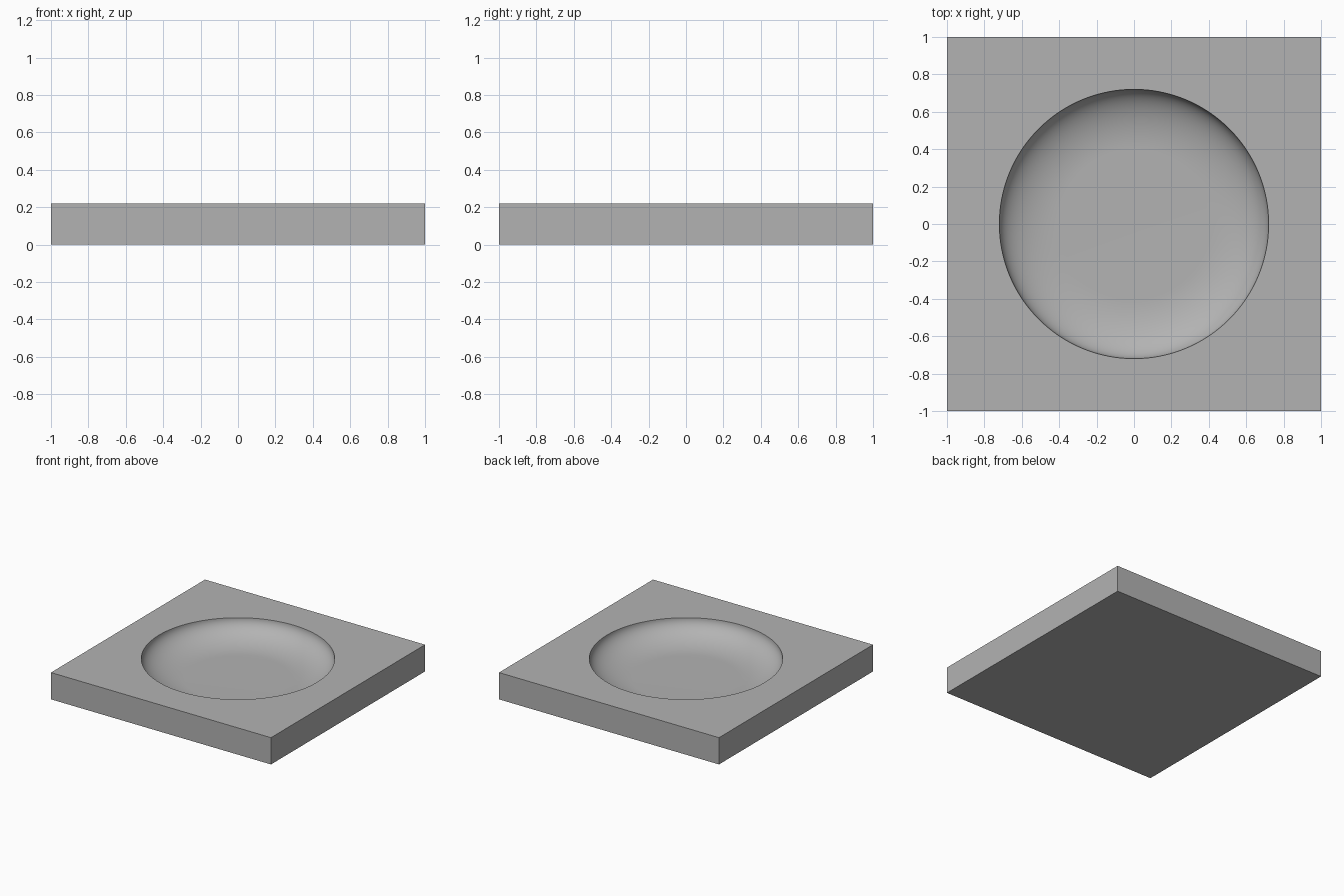
import bpy, bmesh
from math import sin, cos, pi, radians

cube = bpy.data.objects.get("Cube")
if cube:
    bpy.data.objects.remove(cube, do_unlink=True)

SEGMENTS, STEPS = 128, 20
HEIGHT, FLOOR_Z = 0.22, 0.06
RIM_R, FLOOR_R = 0.72, 0.4

grey = bpy.data.materials.new("grey")
grey.use_nodes = True
colour = (0.45, 0.45, 0.45, 1)
grey.diffuse_color = colour
grey.node_tree.nodes["Principled BSDF"].inputs["Base Color"].default_value = colour

bm = bmesh.new()


def ring(radius, z):
    return [bm.verts.new((radius * cos(2 * pi * i / SEGMENTS),
                          radius * sin(2 * pi * i / SEGMENTS), z))
            for i in range(SEGMENTS)]


def square(z):
    """Outline of the block with as many points as a ring, corners included."""
    points = []
    for i in range(SEGMENTS):
        a = 2 * pi * i / SEGMENTS
        m = max(abs(cos(a)), abs(sin(a)))
        points.append(bm.verts.new((cos(a) / m, sin(a) / m, z)))
    return points


# Block sides, top surround, then the elliptical dish wall down to the floor
loops = [square(0), square(HEIGHT)]
for s in range(STEPS + 1):
    t = pi / 2 * s / STEPS
    loops.append(ring(FLOOR_R + (RIM_R - FLOOR_R) * cos(t),
                      HEIGHT - (HEIGHT - FLOOR_Z) * sin(t)))
for a, b in zip(loops, loops[1:]):
    for i in range(SEGMENTS):
        j = (i + 1) % SEGMENTS
        bm.faces.new((a[i], a[j], b[j], b[i]))

# Underside and dish floor
bm.faces.new(loops[0][::-1])
bm.faces.new(loops[-1])
bmesh.ops.recalc_face_normals(bm, faces=bm.faces)

mesh = bpy.data.meshes.new("dished_block")
bm.to_mesh(mesh)
bm.free()
mesh.materials.append(grey)
block = bpy.data.objects.new("dished_block", mesh)
bpy.context.collection.objects.link(block)

# Smooth dish with crisp rim and block edges
bpy.ops.object.select_all(action="DESELECT")
block.select_set(True)
bpy.context.view_layer.objects.active = block
bpy.ops.object.shade_smooth_by_angle(angle=radians(30))
